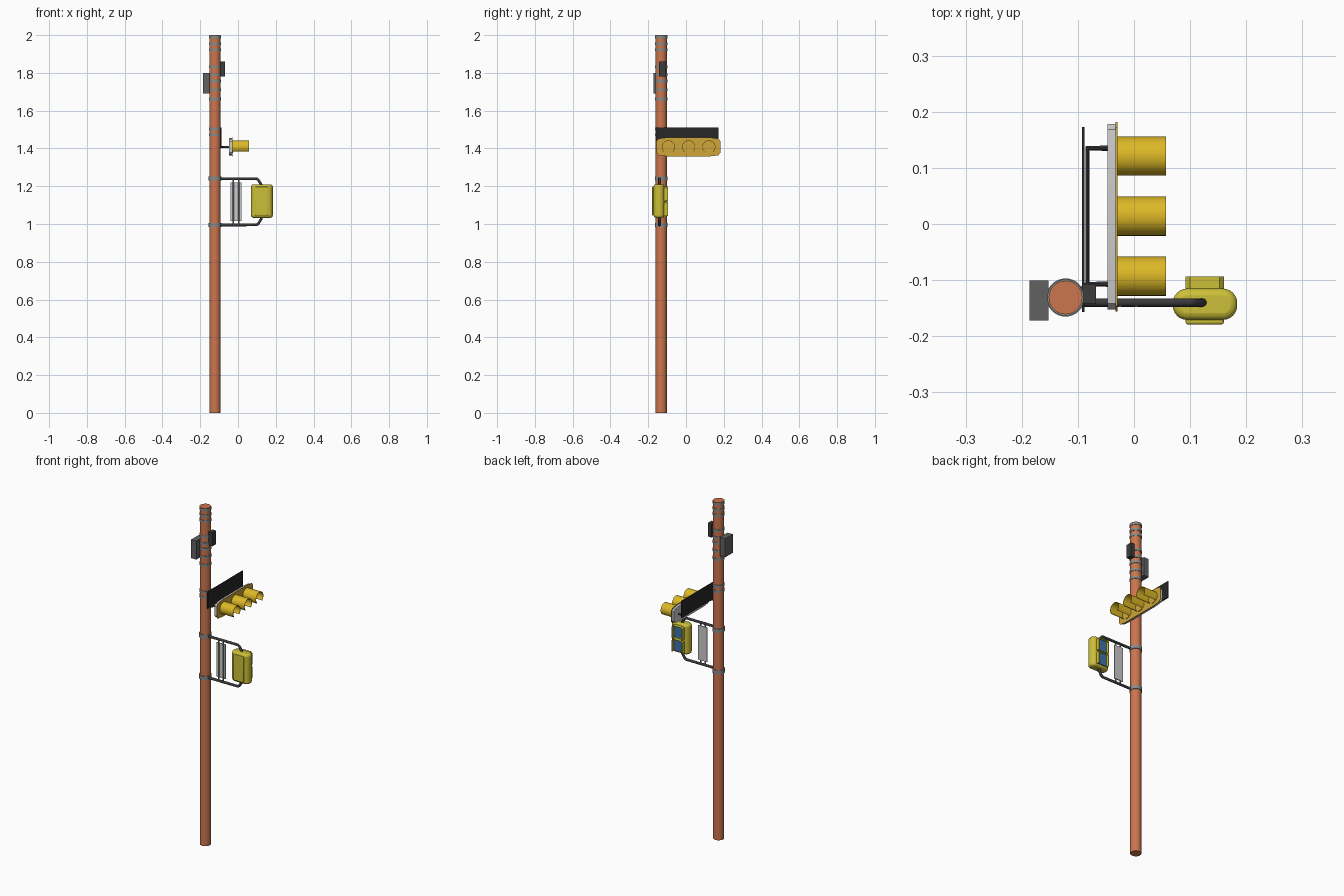
import bpy, bmesh, math
from mathutils import Vector

if "Cube" in bpy.data.objects:
    bpy.data.objects.remove(bpy.data.objects["Cube"])


def mat(name, r, g, b):
    m = bpy.data.materials.new(name)
    m.diffuse_color = (r, g, b, 1)
    m.use_nodes = True
    m.node_tree.nodes["Principled BSDF"].inputs["Base Color"].default_value = m.diffuse_color
    return m


ORANGE = mat("terracotta", 0.60, 0.18, 0.075)
YELLOW = mat("signal_yellow", 0.72, 0.48, 0.02)
AMBER = mat("plate_amber", 0.62, 0.38, 0.04)
LEMON = mat("housing_yellow", 0.60, 0.52, 0.04)
DARK = mat("dark_metal", 0.045, 0.045, 0.048)
BLACK = mat("sign_black", 0.02, 0.02, 0.021)
STEEL = mat("band_grey", 0.25, 0.26, 0.26)
BOXGREY = mat("box_grey", 0.12, 0.12, 0.12)
BLUE = mat("lens_blue", 0.05, 0.17, 0.42)
PX, PY = -0.122, -0.131


def finish(name, bm, m, smooth=True, bevel=0):
    bmesh.ops.recalc_face_normals(bm, faces=bm.faces)
    me = bpy.data.meshes.new(name)
    bm.to_mesh(me)
    bm.free()
    ob = bpy.data.objects.new(name, me)
    bpy.context.collection.objects.link(ob)
    if m:
        me.materials.append(m)
    if bevel:
        mod = ob.modifiers.new("bevel", 'BEVEL')
        mod.width, mod.segments = bevel, 3
        mod.limit_method, mod.angle_limit = 'ANGLE', math.radians(50)
    if smooth:
        bpy.ops.object.select_all(action='DESELECT')
        ob.select_set(True)
        bpy.context.view_layer.objects.active = ob
        bpy.ops.object.shade_smooth_by_angle(angle=math.radians(35))
    return ob


def prism(name, pts, axis, a, b, m, smooth=True, bevel=0):
    """Extrude a 2D outline along an axis (x: pts are y,z; y: x,z; z: x,y)."""
    place = {'x': lambda p, t: (t, p[0], p[1]),
             'y': lambda p, t: (p[0], t, p[1]),
             'z': lambda p, t: (p[0], p[1], t)}[axis]
    bm = bmesh.new()
    lo = [bm.verts.new(place(p, a)) for p in pts]
    hi = [bm.verts.new(place(p, b)) for p in pts]
    bm.faces.new(lo)
    bm.faces.new(hi)
    n = len(pts)
    for i in range(n):
        j = (i + 1) % n
        bm.faces.new((lo[i], lo[j], hi[j], hi[i]))
    return finish(name, bm, m, smooth, bevel)


def box(name, x0, x1, y0, y1, z0, z1, m, bevel=0):
    return prism(name, [(x0, y0), (x1, y0), (x1, y1), (x0, y1)], 'z', z0, z1, m, bevel > 0, bevel)


def circle(cx, cy, r, n=32):
    return [(cx + r * math.cos(2 * math.pi * i / n), cy + r * math.sin(2 * math.pi * i / n))
            for i in range(n)]


def rounded(x0, x1, y0, y1, r, seg=6):
    pts = []
    for k, (cx, cy) in enumerate([(x1 - r, y1 - r), (x0 + r, y1 - r), (x0 + r, y0 + r), (x1 - r, y0 + r)]):
        for i in range(seg + 1):
            a = math.pi / 2 * (k + i / seg)
            pts.append((cx + r * math.cos(a), cy + r * math.sin(a)))
    return pts


def tube(name, path, r, m):
    cu = bpy.data.curves.new(name, 'CURVE')
    cu.dimensions = '3D'
    cu.bevel_depth, cu.bevel_resolution, cu.use_fill_caps = r, 3, True
    sp = cu.splines.new('POLY')
    sp.points.add(len(path) - 1)
    for p, c in zip(sp.points, path):
        p.co = (*c, 1)
    cu.materials.append(m)
    ob = bpy.data.objects.new(name, cu)
    bpy.context.collection.objects.link(ob)
    bpy.ops.object.select_all(action='DESELECT')
    ob.select_set(True)
    bpy.context.view_layer.objects.active = ob
    bpy.ops.object.convert(target='MESH')
    bpy.ops.object.shade_smooth_by_angle(angle=math.radians(40))


# Pole and its straps
prism("pole", circle(PX, PY, 0.030), 'z', 0, 2.0, ORANGE)
for z in (1.99, 1.955, 1.922, 1.832, 1.79, 1.757, 1.71, 1.662, 1.503, 1.472):
    prism("strap", circle(PX, PY, 0.0325), 'z', z - 0.007, z + 0.007, STEEL)
for z in (1.24, 0.995):
    prism("clamp", circle(PX, PY, 0.034), 'z', z - 0.011, z + 0.011, STEEL)

# Control boxes near the top
box("large_control_box", -0.186, -0.152, -0.172, -0.101, 1.69, 1.80, BOXGREY)
box("small_control_box", -0.093, -0.068, -0.142, -0.107, 1.78, 1.86, DARK)

# Street sign panel, long in y
box("street_sign", -0.093, -0.088, -0.157, 0.173, 1.41, 1.51, BLACK)

# Signal mounting frame
SZ = 1.408
tube("signal_bracket", [(-0.045, 0.135, SZ), (-0.083, 0.135, SZ), (-0.083, -0.107, SZ),
                        (-0.045, -0.107, SZ)], 0.005, DARK)
tube("signal_bracket_arm", [(-0.10, -0.125, SZ), (-0.083, -0.107, SZ)], 0.005, DARK)


# Signal head: grey back housing and amber front plate
def plate(hl, hh):
    q = [(hl, hh * 0.62), (hl * 0.94, hh * 0.88), (hl * 0.68, hh)]
    pts = q + [(-y, z) for y, z in reversed(q)]
    pts += [(y, -z) for y, z in reversed(pts)]
    return [(0.013 + y, SZ + z) for y, z in pts]


prism("signal_housing", plate(0.165, 0.046), 'x', -0.047, -0.033, None)
prism("signal_plate", plate(0.169, 0.050), 'x', -0.033, -0.029, AMBER)


# Visors: tubes open at the front with the bottom cut away
def visor(name, cy):
    bm = bmesh.new()
    rings = []
    n = 28
    for i in range(n + 1):
        a = math.radians(-45 + 270 * i / n)
        c, s = math.cos(a), math.sin(a)
        rings.append([bm.verts.new((x, cy + r * c, SZ + r * s))
                      for x, r in ((-0.03, 0.035), (0.057, 0.035), (0.057, 0.0325), (-0.03, 0.0325))])
    for p, q in zip(rings, rings[1:]):
        for k in range(4):
            j = (k + 1) % 4
            bm.faces.new((p[k], p[j], q[j], q[k]))
    bm.faces.new(rings[0])
    bm.faces.new(rings[-1])
    finish(name, bm, YELLOW)


for cy in (0.121, 0.014, -0.093):
    visor("signal_visor", cy)
    prism("signal_lens", circle(cy, SZ, 0.0325), 'x', -0.03, -0.026, AMBER)

# Arms carrying the crossing signal
AY = -0.140
for z, d in ((1.24, -1), (0.995, 1)):
    tube("crossing_arm", [(-0.10, AY, z), (0.098, AY, z), (0.107, AY, z + d * 0.006),
                          (0.122, AY, z + d * 0.03), (0.124, AY, z + d * 0.045)], 0.0075, DARK)

# Small grey sign hung between the arms
box("small_sign", -0.040, 0.018, AY - 0.003, AY + 0.003, 1.017, 1.220, None)
for x in (-0.025, 0.004):
    tube("sign_hanger", [(x, AY - 0.004, 0.99), (x, AY - 0.004, 1.245)], 0.004, STEEL)

# Crossing signal housing with rear cover
prism("crossing_housing", rounded(0.069, 0.184, -0.171, -0.115, 0.026), 'z', 1.033, 1.210, LEMON, bevel=0.012)
box("housing_cover", 0.092, 0.160, -0.179, -0.165, 1.045, 1.198, LEMON, 0.004)

# Two blue lenses under U-shaped hoods, facing +y
for z0 in (1.043, 1.123):
    x0, x1, z1, t = 0.092, 0.160, z0 + 0.076, 0.004
    hood = [(x0, z0), (x0, z1 - 0.008), (x0 + 0.008, z1), (x1 - 0.008, z1), (x1, z1 - 0.008), (x1, z0),
            (x1 - t, z0), (x1 - t, z1 - 0.010), (x1 - 0.010, z1 - t), (x0 + 0.010, z1 - t),
            (x0 + t, z1 - 0.010), (x0 + t, z0)]
    prism("lens_hood", hood, 'y', -0.118, -0.094, LEMON, False)
    box("crossing_lens", x0 + t, x1 - t, -0.118, -0.110, z0 + 0.003, z1 - t, BLUE)
